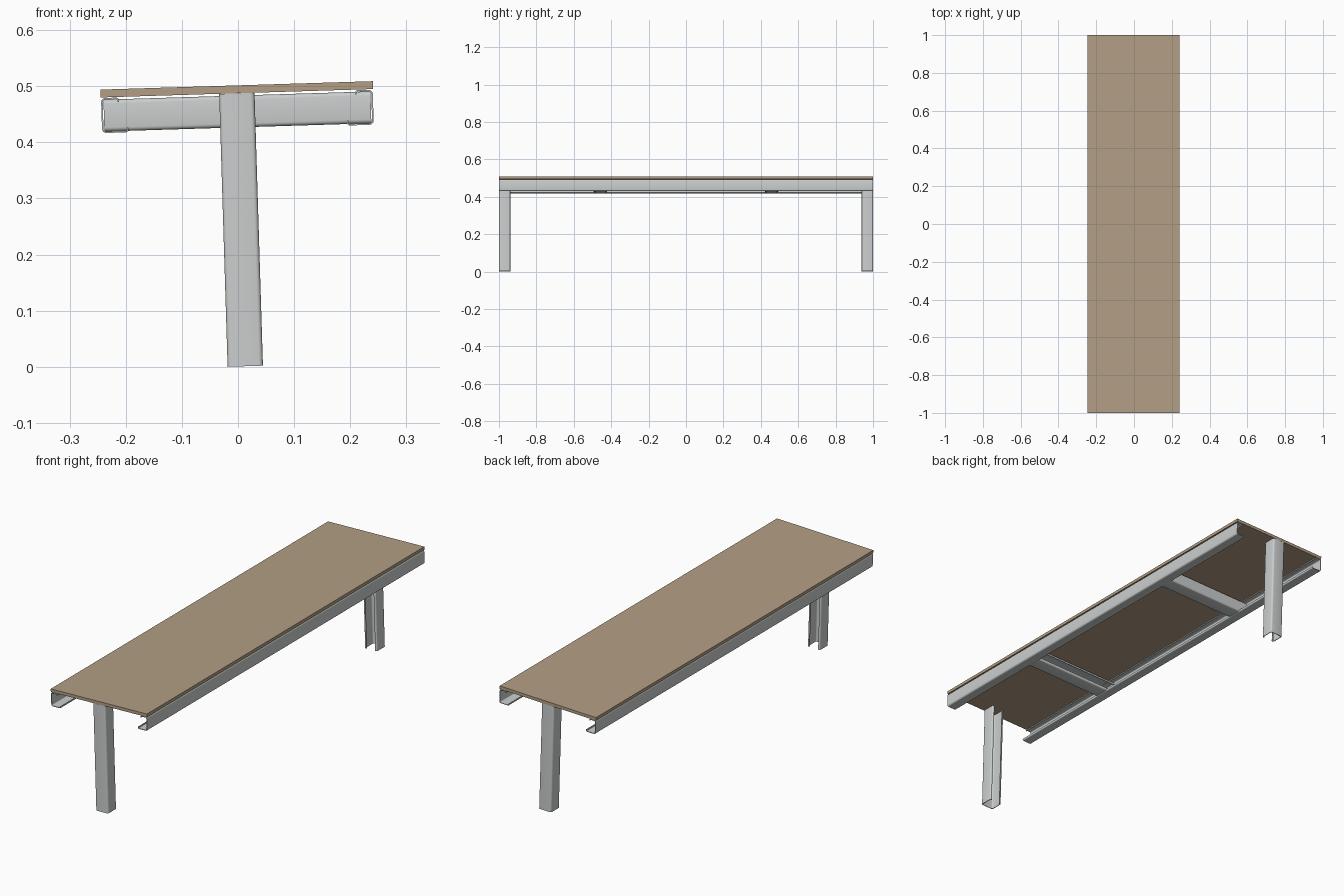
import bpy, bmesh, math
from mathutils import Matrix, Vector

if "Cube" in bpy.data.objects:
    bpy.data.objects.remove(bpy.data.objects["Cube"])

# The whole bench leans slightly about its long axis
TILT = Matrix.Translation((-0.0025, 0, 0.5015)) @ Matrix.Rotation(math.radians(-1.77), 4, 'Y')
THICK = 0.0028


def material(name, rgb):
    m = bpy.data.materials.new(name)
    m.diffuse_color = (*rgb, 1)
    m.use_nodes = True
    m.node_tree.nodes["Principled BSDF"].inputs["Base Color"].default_value = m.diffuse_color
    return m


wood = material("tan wood", (0.45, 0.345, 0.235))
steel = material("light grey steel", (0.60, 0.62, 0.62))


def add_object(name, bm, mat):
    me = bpy.data.meshes.new(name)
    bm.to_mesh(me)
    bm.free()
    me.materials.append(mat)
    ob = bpy.data.objects.new(name, me)
    bpy.context.collection.objects.link(ob)
    ob.matrix_world = TILT
    return ob


def rounded(points, r=0.006, steps=4):
    """Round the inner corners of an open path."""
    pts = [Vector(p) for p in points]
    out = [pts[0]]
    for a, b, c in zip(pts, pts[1:], pts[2:]):
        rr = min(r, (a - b).length * 0.49, (c - b).length * 0.49)
        p, q = b + (a - b).normalized() * rr, b + (c - b).normalized() * rr
        centre = p + q - b
        for i in range(steps + 1):
            t = math.pi / 2 * i / steps
            out.append(centre + (p - centre) * math.cos(t) + (q - centre) * math.sin(t))
    return out + [pts[-1]]


def channel(name, points, place, start, end):
    """Extrude a folded sheet; place(a, b, s) maps profile and length to xyz."""
    bm = bmesh.new()
    path = rounded(points)
    rows = [[bm.verts.new(place(p.x, p.y, s)) for p in path] for s in (start, end)]
    for i in range(len(path) - 1):
        f = bm.faces.new((rows[0][i], rows[0][i + 1], rows[1][i + 1], rows[1][i]))
        f.smooth = True
    ob = add_object(name, bm, steel)
    mod = ob.modifiers.new("sheet thickness", 'SOLIDIFY')
    mod.thickness = THICK
    mod.offset = 0
    bpy.ops.object.select_all(action='DESELECT')
    ob.select_set(True)
    bpy.context.view_layer.objects.active = ob
    bpy.ops.object.modifier_apply(modifier=mod.name)
    bpy.ops.object.shade_smooth_by_angle(angle=math.radians(35))


# Seat board
bm = bmesh.new()
bmesh.ops.create_cube(bm, size=1)
bmesh.ops.scale(bm, vec=(0.486, 2, 0.014), verts=bm.verts)
bmesh.ops.translate(bm, vec=(0, 0, -0.007), verts=bm.verts)
add_object("seat_board", bm, wood)

# Side rails, lipped channels open towards the middle
rail = [(0.212, -0.023), (0.212, -0.0165), (0.2408, -0.0165),
        (0.2408, -0.0762), (0.196, -0.0762), (0.196, -0.069)]
for side, sx in (("left", -1), ("right", 1)):
    channel(side + "_rail", rail, lambda a, b, s: (sx * a, s, b), -1, 1)

# Cross members and legs, mirrored front to back
cross = [(0.424, -0.030), (0.424, -0.0195), (0.492, -0.0195),
         (0.492, -0.0735), (0.424, -0.0735), (0.424, -0.063)]
leg = [(-0.022, 0.941), (-0.0301, 0.941), (-0.0301, 0.9986),
       (0.0301, 0.9986), (0.0301, 0.941), (0.022, 0.941)]
for end, sy in (("front", -1), ("back", 1)):
    channel(end + "_cross_member", cross, lambda a, b, s: (s, sy * a, b), -0.238, 0.238)
    channel(end + "_leg", leg, lambda a, b, s: (a, sy * b, s), -0.5007, -0.0142)
